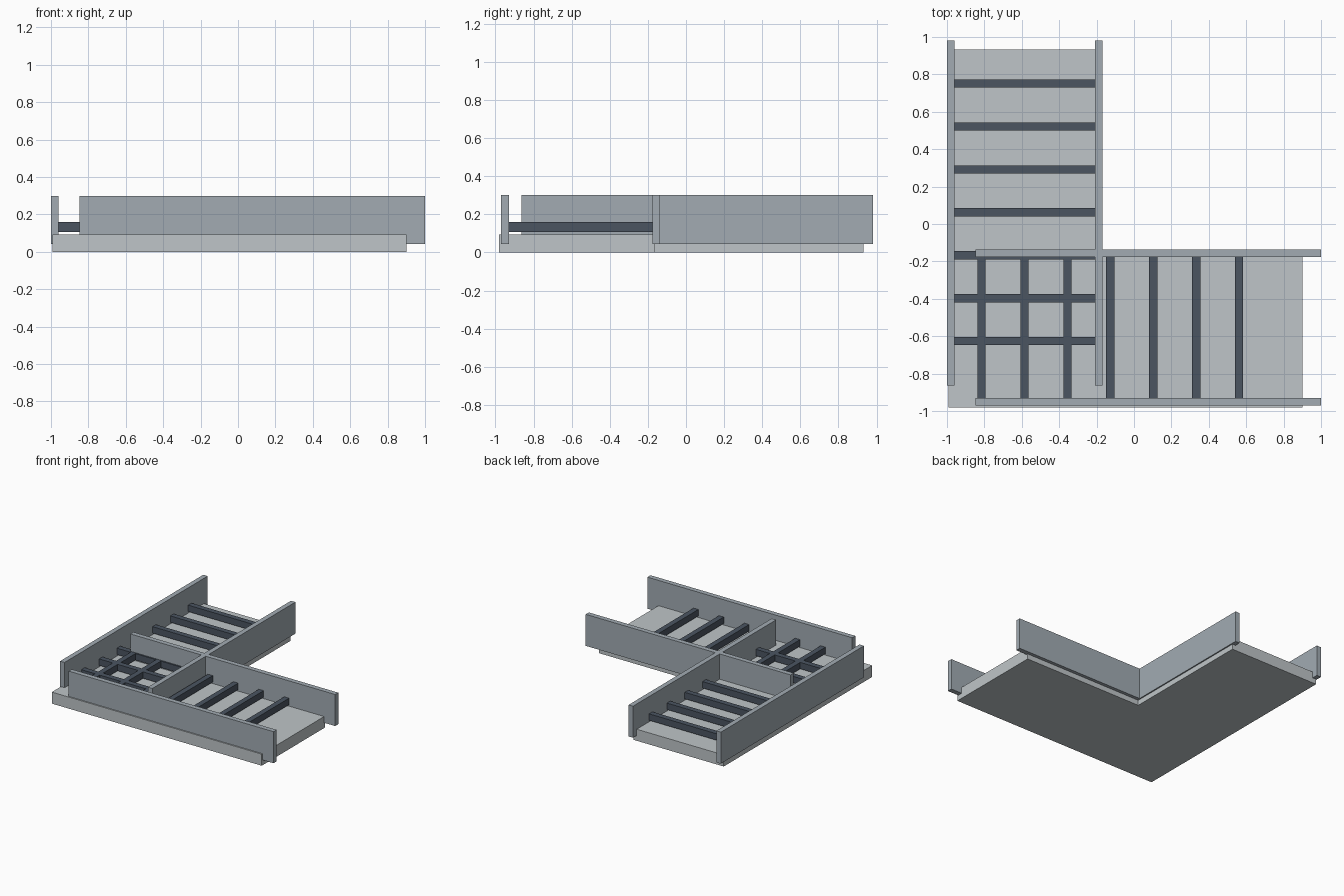
import bpy, bmesh

if "Cube" in bpy.data.objects:
    bpy.data.objects.remove(bpy.data.objects["Cube"])


def material(name, rgb):
    m = bpy.data.materials.new(name)
    m.diffuse_color = (*rgb, 1)
    m.use_nodes = True
    m.node_tree.nodes["Principled BSDF"].inputs["Base Color"].default_value = m.diffuse_color
    return m


slab_mat = material("pale_grey", (0.52, 0.56, 0.58))
rail_mat = material("steel_grey", (0.36, 0.41, 0.45))
rung_mat = material("dark_slate", (0.07, 0.09, 0.12))


def add_object(name, bm, mat):
    bmesh.ops.recalc_face_normals(bm, faces=bm.faces)
    me = bpy.data.meshes.new(name)
    bm.to_mesh(me)
    bm.free()
    me.materials.append(mat)
    ob = bpy.data.objects.new(name, me)
    bpy.context.collection.objects.link(ob)
    return ob


def box(name, x, y, z, mat):
    bm = bmesh.new()
    bmesh.ops.create_cube(bm, size=1)
    for v in bm.verts:
        v.co = [r[0] if c < 0 else r[1] for c, r in zip(v.co, (x, y, z))]
    return add_object(name, bm, mat)


# L-shaped base slab, extruded from its outline
outline = [(-0.993, -0.98), (0.90, -0.98), (0.90, -0.163),
           (-0.178, -0.163), (-0.178, 0.932), (-0.993, 0.932)]
bm = bmesh.new()
face = bm.faces.new([bm.verts.new((x, y, 0)) for x, y in outline])
top = bmesh.ops.extrude_face_region(bm, geom=[face])["geom"]
bmesh.ops.translate(bm, vec=(0, 0, 0.094),
                    verts=[g for g in top if isinstance(g, bmesh.types.BMVert)])
if len(bm.faces) == 7:
    bm.faces.new([bm.verts[i] for i in range(6)]) if bm.verts.ensure_lookup_table() else None
add_object("base_slab", bm, slab_mat)

# Side rails of the two crossing ladders
RAIL_Z = (0.043, 0.30)
box("left_rail_outer", (-1.0, -0.96), (-0.864, 0.98), RAIL_Z, rail_mat)
box("left_rail_inner", (-0.208, -0.168), (-0.864, 0.98), RAIL_Z, rail_mat)
box("front_rail_outer", (-0.848, 1.0), (-0.97, -0.93), RAIL_Z, rail_mat)
box("front_rail_inner", (-0.848, 1.0), (-0.176, -0.136), RAIL_Z, rail_mat)

# Evenly spaced rungs between each pair of rails
RUNG_Z, HALF, STEP = (0.106, 0.159), 0.022, 0.2295
for i in range(7):
    y = 0.751 - i * STEP
    box(f"left_rung_{i + 1}", (-0.965, -0.203), (y - HALF, y + HALF), RUNG_Z, rung_mat)
    x = -0.815 + i * STEP
    box(f"front_rung_{i + 1}", (x - HALF, x + HALF), (-0.935, -0.171), RUNG_Z, rung_mat)
